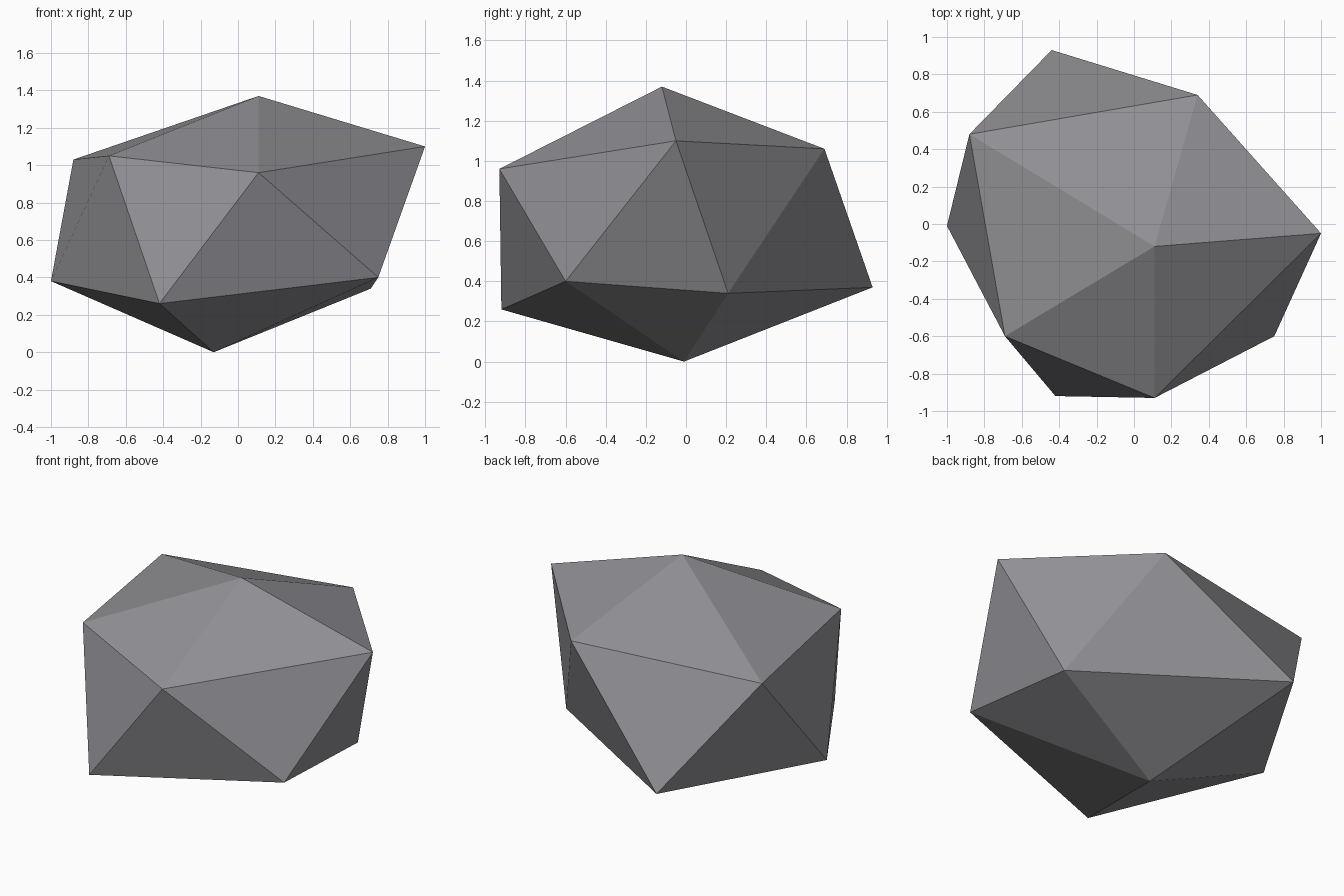
import bpy
import bmesh

cube = bpy.data.objects.get("Cube")
if cube:
    bpy.data.objects.remove(cube, do_unlink=True)

# Stone colour
stone = bpy.data.materials.new("stone_grey")
stone.use_nodes = True
colour = (0.28, 0.275, 0.295, 1)
stone.diffuse_color = colour
stone.node_tree.nodes["Principled BSDF"].inputs["Base Color"].default_value = colour

# Uneven peak, base and two staggered rings, counter-clockwise from above
peak = (0.11, -0.12, 1.37)
base = (-0.13, -0.01, 0)
upper_ring = [(1, -0.05, 1.1), (0.34, 0.69, 1.06), (-0.88, 0.48, 1.03),
              (-0.69, -0.6, 1.05), (0.11, -0.93, 0.96)]
lower_ring = [(0.71, 0.21, 0.34), (-0.44, 0.93, 0.37), (-1, -0.01, 0.38),
              (-0.42, -0.92, 0.26), (0.75, -0.6, 0.4)]

bm = bmesh.new()
top = bm.verts.new(peak)
bottom = bm.verts.new(base)
upper = [bm.verts.new(p) for p in upper_ring]
lower = [bm.verts.new(p) for p in lower_ring]

# Twenty flat facets: cap, two side bands and underside
count = len(upper)
for i in range(count):
    j = (i + 1) % count
    bm.faces.new((top, upper[i], upper[j]))
    bm.faces.new((upper[i], lower[i], upper[j]))
    bm.faces.new((lower[i], lower[j], upper[j]))
    bm.faces.new((bottom, lower[j], lower[i]))
bmesh.ops.recalc_face_normals(bm, faces=bm.faces)

mesh = bpy.data.meshes.new("rock")
bm.to_mesh(mesh)
bm.free()
mesh.materials.append(stone)
rock = bpy.data.objects.new("rock", mesh)
bpy.context.collection.objects.link(rock)
